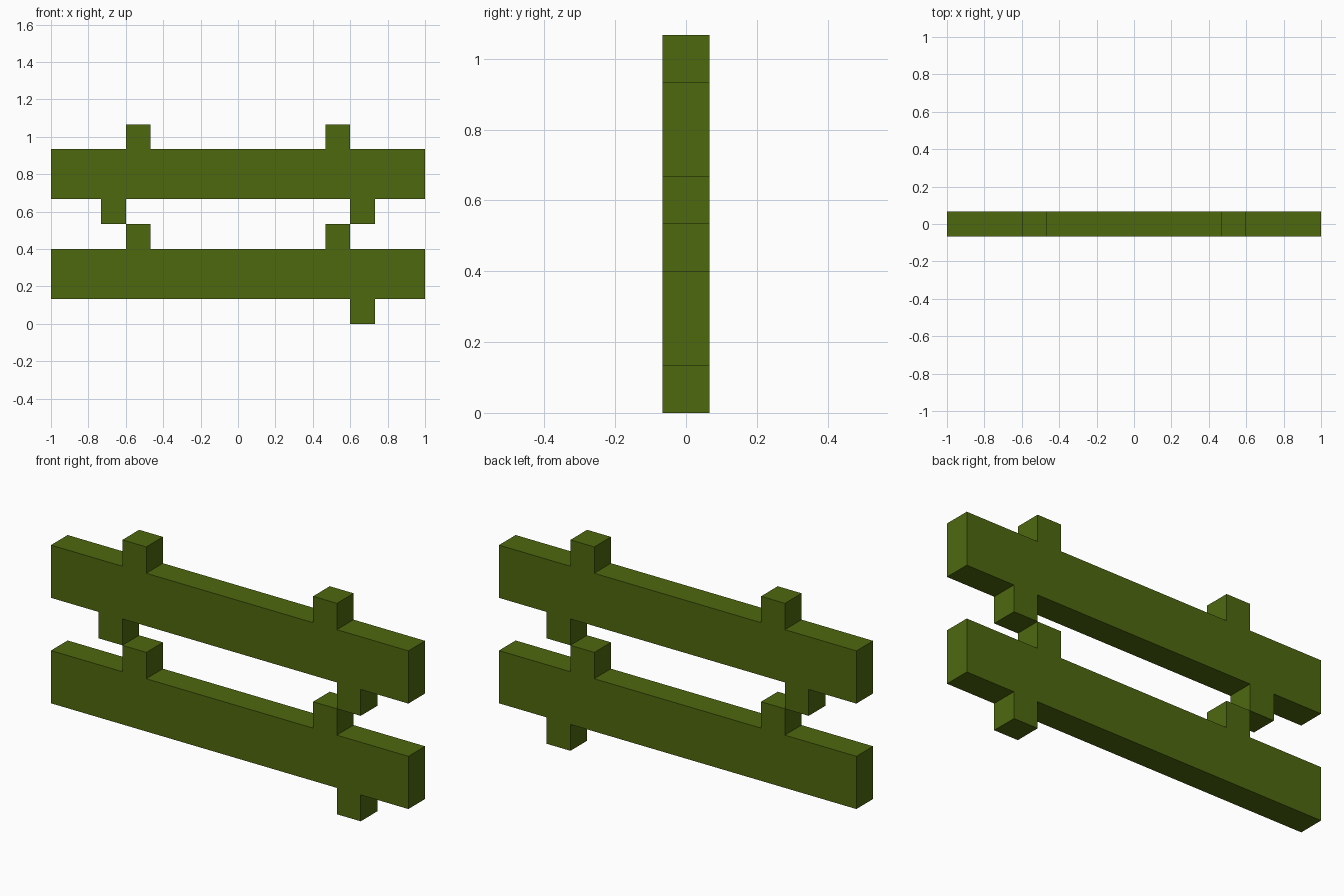
import bpy
import bmesh

if "Cube" in bpy.data.objects:
    bpy.data.objects.remove(bpy.data.objects["Cube"])

U = 2 / 15          # one grid unit of the model
DEPTH = U           # thickness front to back

olive = bpy.data.materials.new("olive green")
olive.diffuse_color = (0.076, 0.138, 0.0045, 1)
olive.use_nodes = True
olive.node_tree.nodes["Principled BSDF"].inputs["Base Color"].default_value = olive.diffuse_color


def notched_rail(name, z_bottom, top_tabs, bottom_tabs):
    """Horizontal rail, two units tall, with square tabs; tabs give left x in units."""
    z0, z1 = z_bottom, z_bottom + 2
    outline = [(-7.5, z0)]
    for x in sorted(bottom_tabs):
        outline += [(x, z0), (x, z0 - 1), (x + 1, z0 - 1), (x + 1, z0)]
    outline += [(7.5, z0), (7.5, z1)]
    for x in sorted(top_tabs, reverse=True):
        outline += [(x + 1, z1), (x + 1, z1 + 1), (x, z1 + 1), (x, z1)]
    outline.append((-7.5, z1))

    # Extrude the front outline to full depth
    bm = bmesh.new()
    front = bm.faces.new([bm.verts.new((x * U, -DEPTH / 2, z * U)) for x, z in outline])
    result = bmesh.ops.extrude_face_region(bm, geom=[front], use_keep_orig=True)
    moved = [g for g in result["geom"] if isinstance(g, bmesh.types.BMVert)]
    bmesh.ops.translate(bm, verts=moved, vec=(0, DEPTH, 0))
    bmesh.ops.recalc_face_normals(bm, faces=bm.faces)

    mesh = bpy.data.meshes.new(name)
    bm.to_mesh(mesh)
    bm.free()
    mesh.materials.append(olive)
    obj = bpy.data.objects.new(name, mesh)
    bpy.context.collection.objects.link(obj)


# Lower rail has a single foot on the right; upper rail has two
notched_rail("lower_rail", 1, top_tabs=(-4.5, 3.5), bottom_tabs=(4.5,))
notched_rail("upper_rail", 5, top_tabs=(-4.5, 3.5), bottom_tabs=(-5.5, 4.5))
